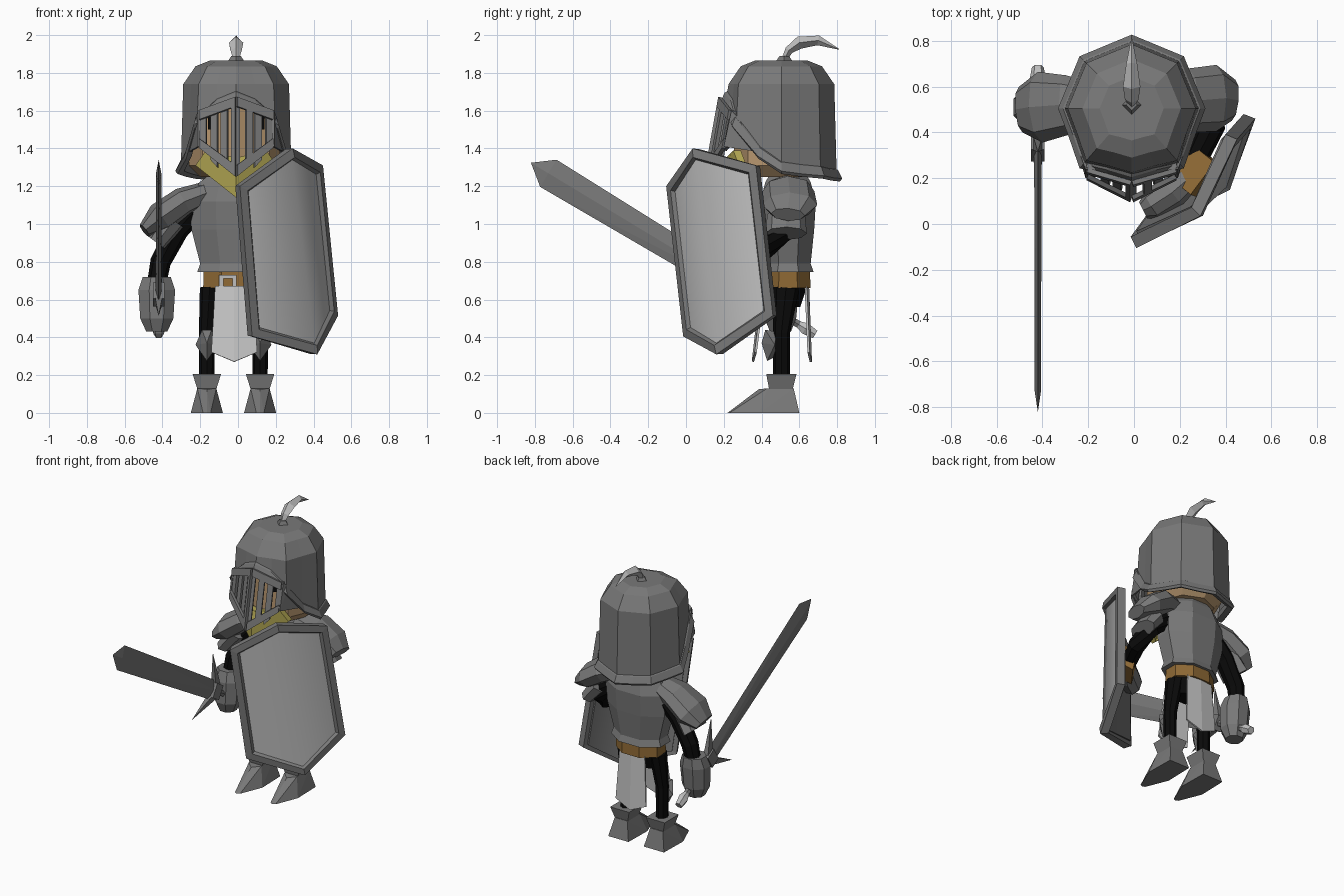
import bpy, bmesh
from math import sin, cos, pi, radians
from mathutils import Vector

if "Cube" in bpy.data.objects:
    bpy.data.objects.remove(bpy.data.objects["Cube"], do_unlink=True)


def material(name, *rgb):
    m = bpy.data.materials.new(name)
    m.use_nodes = True
    m.diffuse_color = (*rgb, 1)
    m.node_tree.nodes["Principled BSDF"].inputs["Base Color"].default_value = (*rgb, 1)
    return m


STEEL = material("steel", .19, .19, .19)
LIGHT = material("light_metal", .52, .52, .52)
CLOTH = material("pale_cloth", .56, .56, .56)
BLACK = material("black_cloth", .003, .003, .003)
SKIN = material("skin", .48, .31, .16)
LEATHER = material("leather", .27, .14, .035)
YELLOW = material("yellow", .42, .36, .08)


def finish(name, bm, *mats, solid=0, normals=True):
    if normals:
        bmesh.ops.recalc_face_normals(bm, faces=bm.faces)
    me = bpy.data.meshes.new(name)
    bm.to_mesh(me)
    bm.free()
    for m in mats:
        me.materials.append(m)
    ob = bpy.data.objects.new(name, me)
    bpy.context.collection.objects.link(ob)
    if solid:
        mod = ob.modifiers.new("thickness", 'SOLIDIFY')
        mod.thickness, mod.offset = solid, -1
        mod.material_offset = len(mats) - 1
    return ob


def loft(name, rings, mat, caps=True, closed=False):
    bm = bmesh.new()
    vs = [[bm.verts.new(p) for p in r] for r in rings]
    n = len(vs[0])
    pairs = list(zip(vs, vs[1:])) + ([(vs[-1], vs[0])] if closed else [])
    for a, b in pairs:
        for i in range(n):
            j = (i + 1) % n
            bm.faces.new((a[i], a[j], b[j], b[i]))
    if caps is True:
        bm.faces.new(vs[0])
    if caps:
        bm.faces.new(vs[-1])
    return finish(name, bm, mat)


def hull(name, pts, mat):
    bm = bmesh.new()
    for p in pts:
        bm.verts.new(p)
    out = bmesh.ops.convex_hull(bm, input=bm.verts)
    bmesh.ops.delete(bm, geom=list(set(out["geom_interior"] + out["geom_unused"])), context='VERTS')
    bmesh.ops.dissolve_limit(bm, angle_limit=radians(2), verts=bm.verts, edges=bm.edges)
    return finish(name, bm, mat)


def box(name, x, y, z, mat):
    return hull(name, [(a, b, c) for a in x for b in y for c in z], mat)


def sweep(name, path, radii, mat, n=8, ref=(0, 1, 0)):
    """Elliptical tube; the first radius lies along ref."""
    pts, rings = [Vector(p) for p in path], []
    for i, p in enumerate(pts):
        t = (pts[min(i + 1, len(pts) - 1)] - pts[max(i - 1, 0)]).normalized()
        u = Vector(ref)
        u = (u - t * u.dot(t)).normalized()
        v = t.cross(u)
        a, b = radii[i]
        rings.append([p + u * a * cos(k * 2 * pi / n) + v * b * sin(k * 2 * pi / n) for k in range(n)])
    return loft(name, rings, mat)


def oval(cx, cy, z, rx, ry, n=8, turn=pi / 8):
    return [(cx + rx * sin(k * 2 * pi / n + turn), cy - ry * cos(k * 2 * pi / n + turn), z) for k in range(n)]


# Helmet: octagonal bell, broad in front, whose lower edge rises over the face
HX, HY = -.01, .505
EDGE = [1.66, 1.62, 1.53, 1.37, 1.29, 1.275, 1.265, 1.255, 1.25]
BROAD = [1, 1.05, 1.15, 1.1]


def helm_ring(r, z=None, dz=0):
    ring = []
    for k in range(16):
        a, f, side = k * pi / 8, cos(pi / 8) if k % 2 else 1, min(k, 16 - k)
        h = EDGE[side] + dz if z is None else z
        wide = BROAD[side] if side < 4 else 1
        ring.append((HX + r * f * sin(a), HY - r * f * wide * cos(a), h))
    return ring


loft("helmet", [helm_ring(.293), helm_ring(.28, 1.74), helm_ring(.215, 1.835), helm_ring(.14, 1.865)],
     STEEL, caps="top")
loft("helmet_rim", [helm_ring(.283, dz=.045), helm_ring(.3, dz=.035), helm_ring(.322, dz=-.01),
                    helm_ring(.31, dz=-.025), helm_ring(.275, dz=-.01)], STEEL, caps=False, closed=True)

# Plume
loft("plume_socket", [oval(HX, .52, 1.86, .045, .045, 4, 0), oval(HX, .52, 1.89, .025, .025, 4, 0)], STEEL)
sweep("plume", [(HX, .52, 1.87), (HX, .545, 1.92), (HX, .6, 1.96), (HX, .7, 1.972), (HX, .81, 1.925)],
      [(.015, .015), (.03, .022), (.038, .033), (.024, .026), (.002, .002)], LIGHT, 4, (1, 0, 0))

# Head, eyes and beard
loft("head", [oval(HX, HY, z, r, r, 8, 0) for z, r in ((1.25, .19), (1.31, .25), (1.62, .25))], SKIN)
for s in (-1, 1):
    hull("eye", [(HX + s * (.1 + dx), .262 + dx * .45 + dy, z) for dx in (0, .05) for dy in (0, .06)
                 for z in (1.5, 1.58)], BLACK)
    hull("beard", [(HX + s * x, y + d, z) for x, y, z in ((0, .17, 1.25), (0, .17, 1.14), (.16, .25, 1.39),
                   (.215, .28, 1.31), (0, .21, 1.35)) for d in (0, .04)], YELLOW)


# Visor: folded frame with upright bars, closed against the helmet at the sides
def on_visor(x, z):
    return HX + x, .135 + .36 * abs(x) + .18 * (z - 1.37), z


bm = bmesh.new()


def visor_plate(*xz):
    bm.faces.new([bm.verts.new(on_visor(*p)) for p in xz])


for s in (-1, 1):
    visor_plate((0, 1.67), (s * .19, 1.6), (s * .19, 1.55), (0, 1.62))
    visor_plate((0, 1.25), (s * .19, 1.4), (s * .19, 1.45), (0, 1.31))
    visor_plate((s * .16, 1.39), (s * .2, 1.41), (s * .2, 1.6), (s * .16, 1.6))
    for x in (.065, .118):
        visor_plate((s * (x - .018), 1.3), (s * (x + .018), 1.34), (s * (x + .018), 1.6), (s * (x - .018), 1.61))
    visor_plate((0, 1.3), (s * .02, 1.3), (s * .02, 1.63), (0, 1.63))
finish("visor", bm, STEEL, solid=.02)
for s in (-1, 1):
    hull("visor_cheek", [(HX + s * (x + d), y, z) for x, y, z in (
        (.19, .2, 1.41), (.19, .24, 1.6), (.235, .36, 1.385), (.205, .28, 1.56)) for d in (0, .012)], STEEL)

# Torso and belt
BX, BY = -.02, .54
loft("breastplate", [oval(BX, BY, z, rx, ry) for z, rx, ry in (
    (.745, .212, .147), (.79, .195, .13), (.97, .245, .15), (1.12, .255, .16), (1.22, .2, .13),
    (1.29, .1, .09))], STEEL)
loft("belt", [oval(BX, BY, .66, .178, .13), oval(BX, BY, .75, .175, .125)], LEATHER)
for x in (-.1, -.03):
    box("buckle_side", (x, x + .022), (.405, .418), (.635, .73), LIGHT)
for z in (.635, .712):
    box("buckle_bar", (-.1, -.01), (.405, .418), (z, z + .018), LIGHT)
loft("hips", [oval(BX, BY, .56, .12, .07), oval(BX, BY, .67, .165, .11)], BLACK)

# Tabard: one creased panel in front and one behind
for name, y0, y1, out in (("front_tabard", .42, .375, -.015), ("back_tabard", .64, .655, .012)):
    bm = bmesh.new()
    rows = [[bm.verts.new((BX + x, y, z)) for x, y, z in (
        (-w, yy, zz), (0, yy + out, zz - drop), (w, yy, zz))] for w, yy, zz, drop in
        ((.1, y0, .67, 0), (.12, y1, .32, .05))]
    for i in (0, 1):
        bm.faces.new((rows[0][i], rows[0][i + 1], rows[1][i + 1], rows[1][i]))
    finish(name, bm, CLOTH, solid=.012)

# Legs, knees and boots
for side, cx in (("right", -.165), ("left", .117)):
    inner = cx + .015 if cx < 0 else cx - .015
    sweep(side + "_leg", [(cx, .505, .17), (cx, .505, .42), (inner, .53, .66)],
          [(.045, .04), (.045, .042), (.07, .052)], BLACK)
    hull(side + "_knee", [(cx - .025, .42, .44), (cx + .025, .42, .44), (cx, .4, .37), (cx, .43, .275),
                          (cx - .06, .47, .36), (cx + .06, .47, .36), (cx, .48, .43), (cx, .48, .3)], STEEL)
    hull(side + "_foot", [(cx, .22, 0), (cx, .385, .125)] + [(cx + s * w, y, z) for s in (-1, 1) for w, y, z in (
        (.02, .23, 0), (.085, .39, 0), (.08, .6, 0), (.05, .43, .13), (.05, .57, .13))], STEEL)
    hull(side + "_boot_cuff", [(cx + s * w, y, z) for s in (-1, 1) for w, y, z in (
        (.05, .44, .125), (.05, .565, .125), (.075, .425, .205), (.075, .585, .205))], STEEL)

# Right arm
sweep("right_arm", [(-.2, .54, 1.1), (-.32, .54, .97), (-.41, .54, .8), (-.435, .53, .66)],
      [(.07, .065), (.068, .06), (.06, .055), (.05, .05)], BLACK)
sweep("right_pauldron", [(-.15, .53, 1.17), (-.29, .52, 1.115), (-.41, .51, 1.03), (-.495, .5, .965)],
      [(.08, .06), (.13, .08), (.155, .085), (.1, .04)], STEEL)
sweep("right_upper_guard", [(-.34, .51, 1.02), (-.43, .51, .9)], [(.1, .07), (.12, .055)], STEEL)
loft("right_gauntlet", [oval(-.43, y, z, r, q) for z, y, r, q in (
    (.72, .52, .08, .08), (.65, .51, .105, .095), (.5, .5, .095, .09), (.43, .5, .06, .06))], STEEL)

# Left arm bent forward behind the shield
sweep("left_arm", [(.17, .54, 1.1), (.31, .54, .98), (.34, .43, .88), (.24, .22, .86)],
      [(.065, .065), (.068, .068), (.06, .06), (.05, .05)], BLACK, ref=(0, 0, 1))
sweep("left_pauldron", [(.11, .53, 1.2), (.25, .54, 1.17), (.36, .55, 1.1), (.435, .54, 1.05)],
      [(.08, .06), (.14, .09), (.145, .08), (.09, .04)], STEEL)
sweep("left_upper_guard", [(.29, .53, 1.05), (.37, .53, .95)], [(.1, .07), (.11, .055)], STEEL)
sweep("shield_strap", [(.32, .3, .87), (.215, .16, .86)], [(.115, .08), (.115, .08)], LEATHER, 4, (.3, -.3, 1))
sweep("left_gauntlet", [(.24, .2, .86), (.17, .14, .86), (.08, .08, .85), (.04, .06, .85)],
      [(.07, .06), (.095, .07), (.09, .065), (.05, .04)], STEEL, ref=(0, 0, 1))

# Sword: s runs along the blade, p across it
ORIGIN, ALONG, ACROSS = Vector((-.42, .35, .617)), Vector((0, -.856, .517)), Vector((0, .517, .856))


def on_sword(s, p=0, x=0):
    return ORIGIN + ALONG * s + ACROSS * p + Vector((x, 0, 0))


hull("blade", [on_sword(1.368)] + [on_sword(s, p, x) for s, w, t in ((.02, .065, .016), (1.26, .084, .014))
     for p, x in ((w, 0), (-w, 0), (0, t), (0, -t))], STEEL)
hull("guard", [on_sword(s, p, x) for s in (-.02, .06) for p in (-.05, .05) for x in (-.03, .03)], STEEL)
for k in (-1, 1):
    hull("guard_spike", [on_sword(.18, k * .23)] + [on_sword(s, k * .03, x) for s in (-.02, .05)
                                                    for x in (-.02, .02)], STEEL)
sweep("grip", [on_sword(0), on_sword(-.33)], [(.022, .022)] * 2, STEEL, 6, (1, 0, 0))
sweep("pommel", [on_sword(-.29), on_sword(-.33), on_sword(-.39)],
      [(.022, .022), (.036, .036), (.026, .026)], LIGHT, 6, (1, 0, 0))

# Shield: two panels folded down the middle, with a raised rim and a steel back
bm = bmesh.new()
ul, ll, low, peak, ur, lr = [bm.verts.new(p) for p in (
    (.01, -.105, 1.2), (.075, -.015, .405), (.42, .16, .31), (.29, .035, 1.4), (.45, .37, 1.31), (.53, .46, .515))]
faces = [bm.faces.new(f) for f in ((ul, ll, low, peak), (peak, low, lr, ur))]
bm.normal_update()
for width, depth in ((.045, 0), (.012, -.02)):
    bmesh.ops.inset_region(bm, faces=faces, use_boundary=True, use_even_offset=True,
                           thickness=width, depth=depth)
for f in bm.faces:
    f.smooth = f in faces
    f.material_index = 0 if f in faces else 1
for e in bm.edges:
    e.smooth = all(f in faces for f in e.link_faces)
finish("shield", bm, LIGHT, STEEL, solid=.055, normals=False)
